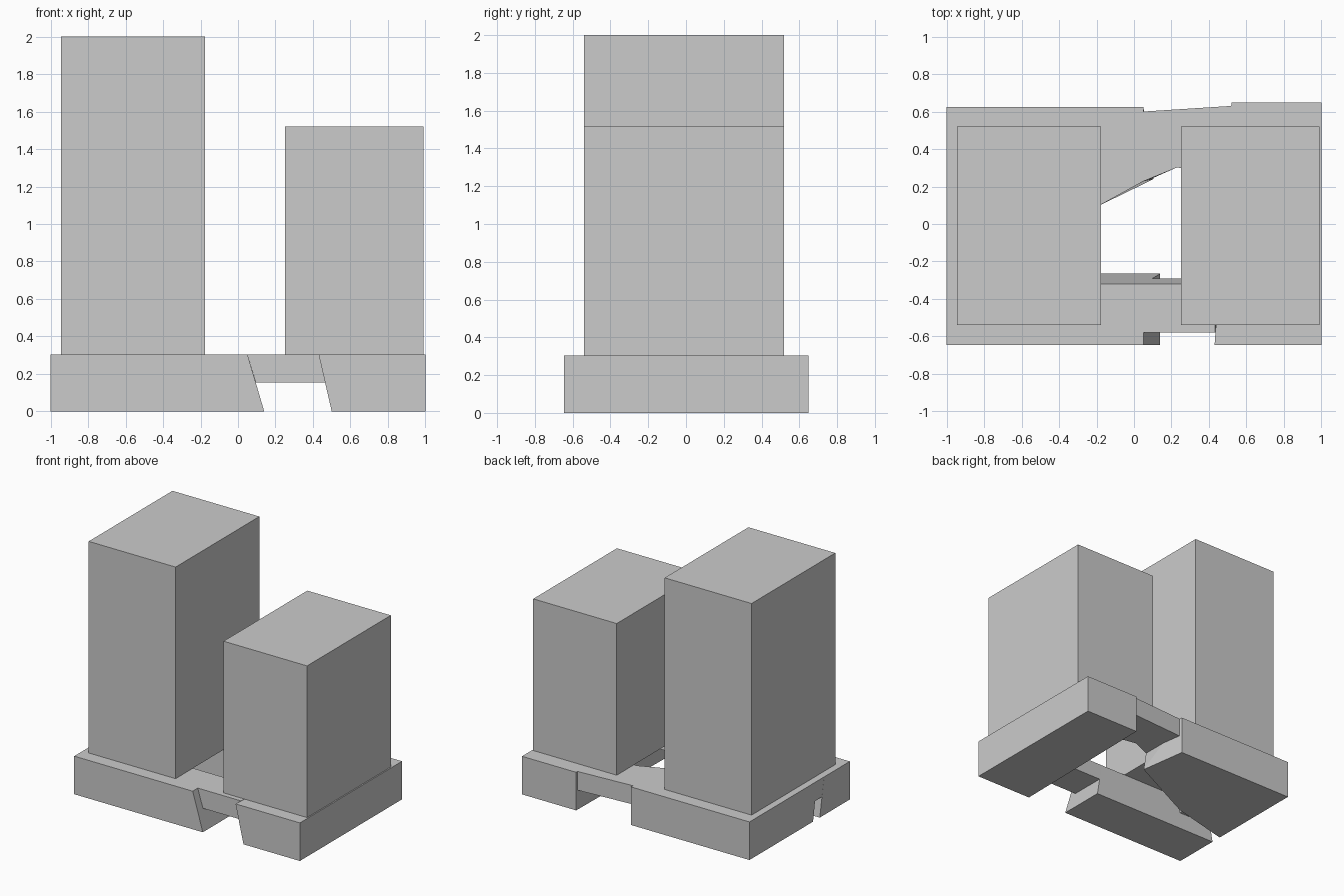
import bpy, bmesh

if "Cube" in bpy.data.objects:
    bpy.data.objects.remove(bpy.data.objects["Cube"])

BASE_TOP = 0.305    # top of the podium
BEAM_LOW = 0.155    # underside of the linking slabs


def loft(name, low, high, z0, z1):
    """Solid between two matching outlines at heights z0 and z1."""
    bm = bmesh.new()
    a = [bm.verts.new((x, y, z0)) for x, y in low]
    b = [bm.verts.new((x, y, z1)) for x, y in high]
    bm.faces.new(a)
    bm.faces.new(b)
    n = len(a)
    for i in range(n):
        j = (i + 1) % n
        bm.faces.new((a[i], a[j], b[j], b[i]))
    # keep twisted walls well defined as flat facets
    bmesh.ops.connect_verts_nonplanar(bm, angle_limit=0.01, faces=bm.faces[:])
    bmesh.ops.recalc_face_normals(bm, faces=bm.faces[:])
    mesh = bpy.data.meshes.new(name)
    bm.to_mesh(mesh)
    bm.free()
    obj = bpy.data.objects.new(name, mesh)
    bpy.context.collection.objects.link(obj)
    return obj


def rect(x0, x1, y0, y1):
    return [(x0, y0), (x1, y0), (x1, y1), (x0, y1)]


# Two towers
for name, x0, x1, top in (("tall_tower", -0.945, -0.175, 2.0),
                          ("short_tower", 0.25, 0.99, 1.52)):
    r = rect(x0, x1, -0.54, 0.52)
    loft(name, r, r, BASE_TOP, top)

# Podium blocks standing on the ground
loft("podium_front_left",
     rect(-1, 0.14, -0.645, -0.265),
     rect(-1, 0.05, -0.645, -0.32), 0, BASE_TOP)
loft("podium_back_left",
     [(-1, 0.625), (-1, -0.18), (-0.5, -0.055), (0.105, 0.24), (0.05, 0.625)],
     [(-1, 0.625), (-1, -0.23), (-0.5, -0.075), (0.05, 0.228), (0.05, 0.625)],
     0, BASE_TOP)
loft("podium_right",
     [(0.5, -0.645), (1, -0.645), (1, 0.648), (0.52, 0.648)],
     [(0.43, -0.645), (1, -0.645), (1, 0.648), (0.52, 0.648)],
     0, BASE_TOP)

# Raised slabs linking the blocks over the passages
loft("front_link",
     rect(0.095, 0.465, -0.58, -0.292),
     rect(0.05, 0.433, -0.58, -0.32), BEAM_LOW, BASE_TOP)
loft("back_link",
     [(0.05, 0.6), (0.077, 0.235), (0.23, 0.302), (0.505, 0.25), (0.52, 0.63)],
     [(0.05, 0.6), (0.05, 0.228), (0.23, 0.302), (0.494, 0.25), (0.52, 0.63)],
     BEAM_LOW, BASE_TOP)
loft("left_link",
     [(-1, -0.292), (-0.7, -0.292), (-0.7, -0.13), (-1, -0.205)],
     [(-1, -0.32), (-0.7, -0.32), (-0.7, -0.137), (-1, -0.23)],
     BEAM_LOW, BASE_TOP)
